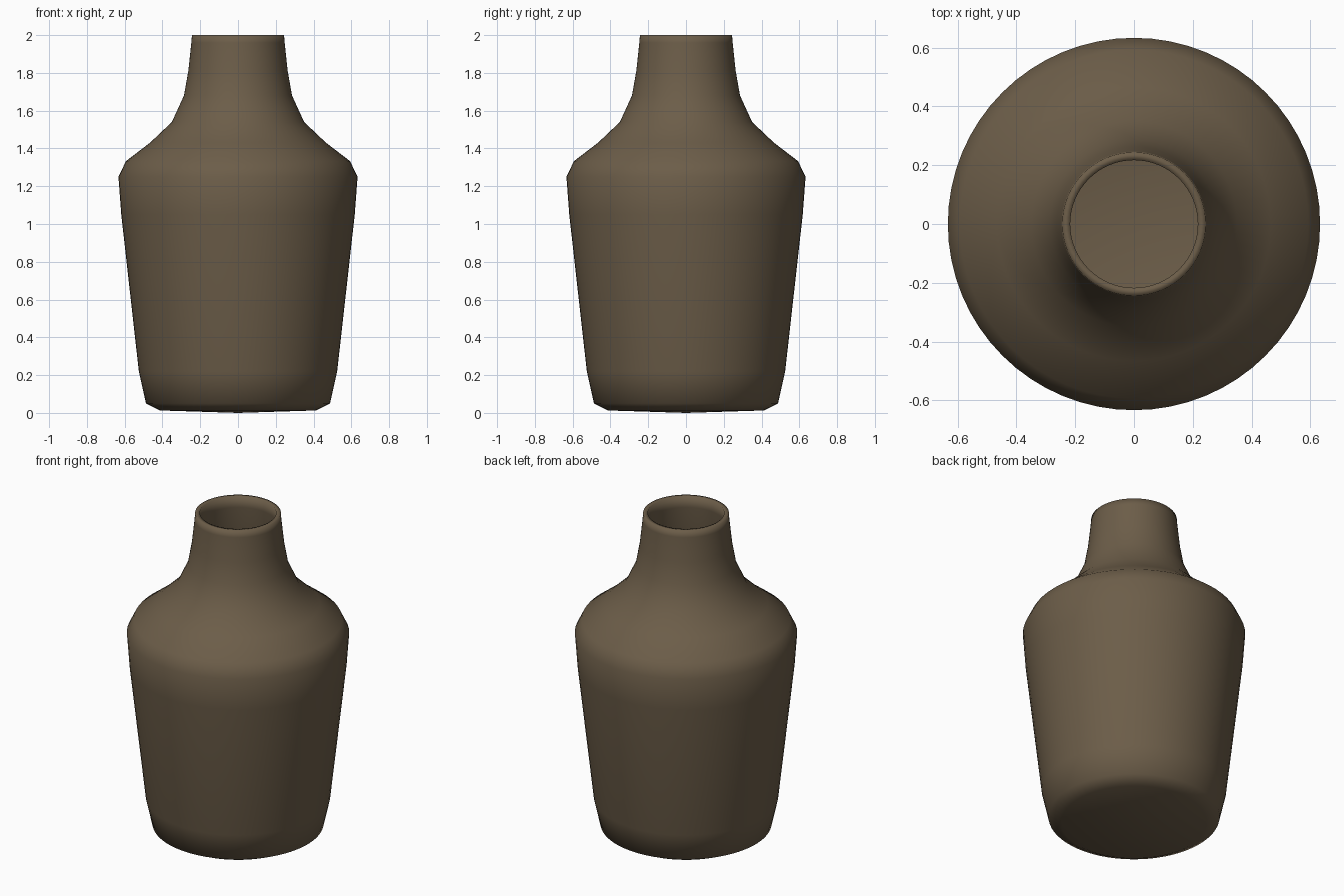
import bpy, bmesh, math

if "Cube" in bpy.data.objects:
    bpy.data.objects.remove(bpy.data.objects["Cube"])

SEG = 64
clay = bpy.data.materials.new("dark brown clay")
clay.diffuse_color = (0.150, 0.110, 0.066, 1)
clay.use_nodes = True
clay.node_tree.nodes["Principled BSDF"].inputs["Base Color"].default_value = clay.diffuse_color

# Radius / height profile: outer wall, rim, then inner wall down to the floor
outer = [(0.413, 0.013), (0.487, 0.05), (0.525, 0.22), (0.618, 1.05),
         (0.633, 1.25), (0.593, 1.333), (0.466, 1.43), (0.35, 1.54),
         (0.286, 1.68), (0.263, 1.81), (0.247, 1.96), (0.244, 2.0)]
inner = [(0.217, 2.0), (0.222, 1.93), (0.234, 1.80), (0.257, 1.67), (0.325, 1.52),
         (0.445, 1.405), (0.568, 1.31), (0.602, 1.24), (0.588, 1.05),
         (0.495, 0.22), (0.460, 0.075), (0.395, 0.045)]

bm = bmesh.new()
rings = [[bm.verts.new((r * math.cos(2 * math.pi * i / SEG),
                        r * math.sin(2 * math.pi * i / SEG), z))
          for i in range(SEG)] for r, z in outer + inner]
for a, b in zip(rings, rings[1:]):
    for i in range(SEG):
        j = (i + 1) % SEG
        bm.faces.new((a[i], a[j], b[j], b[i]))

# Base and inner floor as fans
base = bm.verts.new((0, 0, 0))
floor = bm.verts.new((0, 0, 0.035))
for i in range(SEG):
    j = (i + 1) % SEG
    bm.faces.new((base, rings[0][j], rings[0][i]))
    bm.faces.new((floor, rings[-1][i], rings[-1][j]))
for f in bm.faces:
    f.smooth = True
bmesh.ops.recalc_face_normals(bm, faces=bm.faces)

mesh = bpy.data.meshes.new("vase")
bm.to_mesh(mesh)
bm.free()
mesh.materials.append(clay)
vase = bpy.data.objects.new("vase", mesh)
bpy.context.collection.objects.link(vase)
